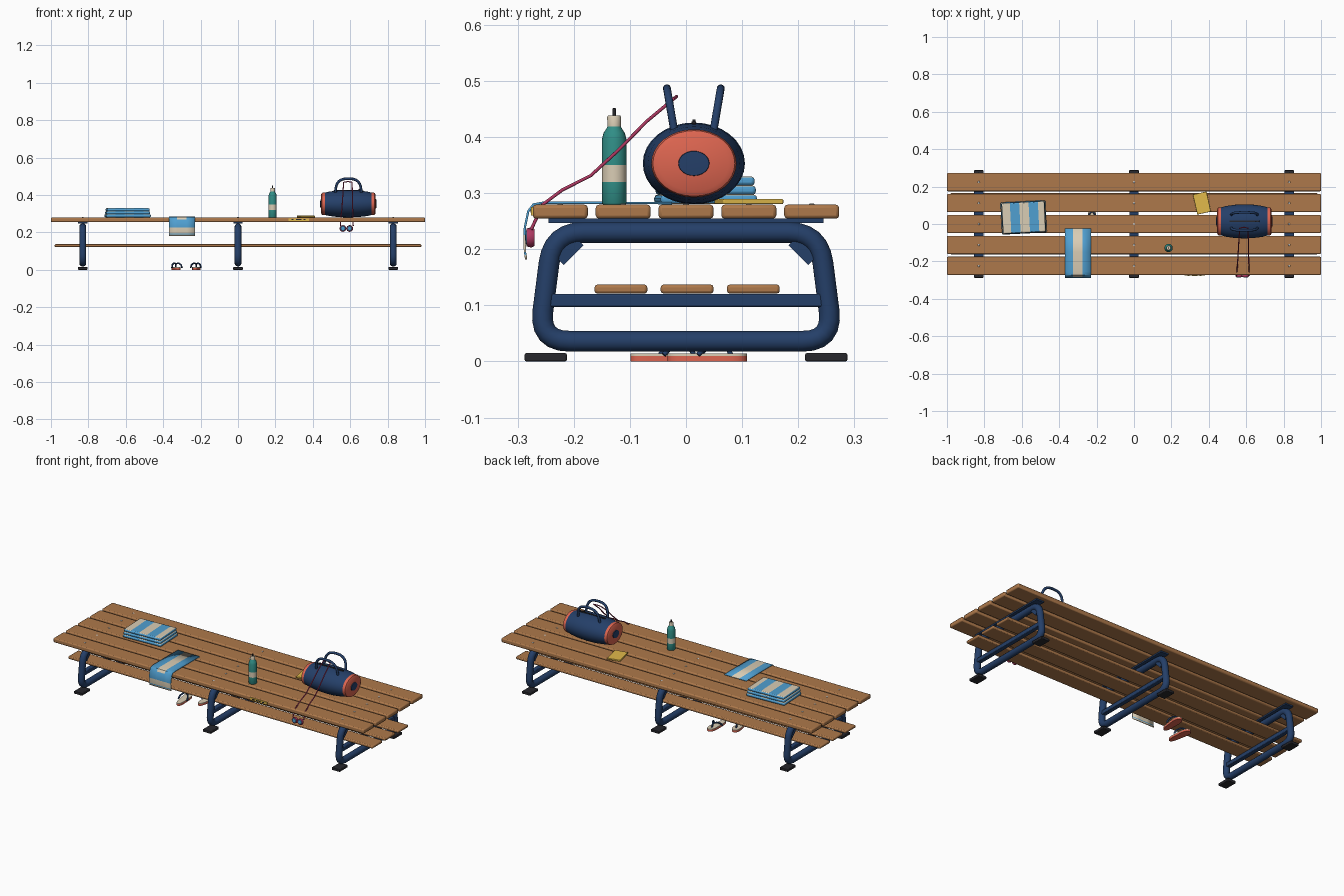
import bpy, bmesh, math
from mathutils import Vector, Matrix

cube = bpy.data.objects.get("Cube")
if cube:
    bpy.data.objects.remove(cube, do_unlink=True)


def material(name, rgb):
    m = bpy.data.materials.new(name)
    m.use_nodes = True
    m.diffuse_color = (*rgb, 1)
    bsdf = next(n for n in m.node_tree.nodes if n.type == "BSDF_PRINCIPLED")
    bsdf.inputs["Base Color"].default_value = (*rgb, 1)
    return m


wood = material("warm wood", (.42, .19, .07))
navy = material("navy", (.018, .05, .14))
coral = material("coral", (.72, .13, .08))
teal = material("teal", (.03, .27, .24))
cream = material("cream", (.70, .61, .46))
blue = material("sky blue", (.08, .35, .64))
yellow = material("yellow", (.75, .49, .07))
dark = material("charcoal", (.02, .02, .025))
magenta = material("raspberry", (.42, .04, .12))
steel = material("steel", (.6, .6, .58))


def finish(name, bm, mats, loc=(0, 0, 0), bevel=0, smooth=True, rot=(0, 0, 0)):
    bmesh.ops.recalc_face_normals(bm, faces=bm.faces)
    me = bpy.data.meshes.new(name)
    bm.to_mesh(me)
    bm.free()
    for m in mats:
        me.materials.append(m)
    ob = bpy.data.objects.new(name, me)
    bpy.context.collection.objects.link(ob)
    ob.location, ob.rotation_euler = loc, rot
    if bevel:
        b = ob.modifiers.new("rounded edges", "BEVEL")
        b.width, b.segments = bevel, 2
    if smooth:
        shade(ob)
    return ob


def shade(ob):
    bpy.ops.object.select_all(action="DESELECT")
    ob.select_set(True)
    bpy.context.view_layer.objects.active = ob
    bpy.ops.object.shade_smooth_by_angle(angle=math.radians(40))


def box(name, loc, size, mat, bevel=0, rot=(0, 0, 0)):
    bm = bmesh.new()
    bmesh.ops.create_cube(bm, size=1, matrix=Matrix.Diagonal((*size, 1)))
    return finish(name, bm, [mat], loc, bevel, bool(bevel), rot)


def lathe(name, loc, profile, mats, rule=None, rot=(0, 0, 0), steps=32, scale=(1, 1, 1)):
    bm = bmesh.new()
    vs = [bm.verts.new((r, 0, h)) for r, h in profile]
    es = [bm.edges.new(p) for p in zip(vs, vs[1:])]
    bmesh.ops.spin(bm, geom=vs + es, axis=(0, 0, 1), cent=(0, 0, 0), angle=math.tau, steps=steps)
    bmesh.ops.remove_doubles(bm, verts=bm.verts, dist=.00005)
    if rule:
        for f in bm.faces:
            f.material_index = rule(f.calc_center_median())
    ob = finish(name, bm, mats, loc, rot=rot)
    ob.scale = scale
    return ob


def tube(name, pts, radius, mat, cyclic=False, sides=3):
    cu = bpy.data.curves.new(name, "CURVE")
    cu.dimensions, cu.bevel_depth, cu.bevel_resolution = "3D", radius, sides
    cu.use_fill_caps = True
    sp = cu.splines.new("POLY")
    sp.points.add(len(pts) - 1)
    for p, co in zip(sp.points, pts):
        p.co = (*co, 1)
    sp.use_cyclic_u = cyclic
    cu.materials.append(mat)
    ob = bpy.data.objects.new(name, cu)
    bpy.context.collection.objects.link(ob)
    bpy.ops.object.select_all(action="DESELECT")
    ob.select_set(True)
    bpy.context.view_layer.objects.active = ob
    bpy.ops.object.convert(target="MESH")
    shade(bpy.context.view_layer.objects.active)


def rounded(corners, r, cyclic=True, n=7):
    """Replace each corner by a short curve."""
    pts = [Vector(c) for c in corners]
    out = []
    for i, p in enumerate(pts):
        if not cyclic and i in (0, len(pts) - 1):
            out.append(p)
            continue
        a = p + (pts[i - 1] - p).normalized() * r
        b = p + (pts[(i + 1) % len(pts)] - p).normalized() * r
        for k in range(n):
            t = k / (n - 1)
            out.append(a * (1 - t) ** 2 + p * 2 * t * (1 - t) + b * t * t)
    return out


# Slats
for i in range(5):
    box(f"seat_slat_{i}", (0, (i - 2) * .112, .267), (2, .098, .025), wood, .006)
for i in range(3):
    box(f"shelf_slat_{i}", (0, (i - 1) * .118 + .002, .129), (1.96, .094, .016), wood, .005)

# Frames with feet, braces and bolts
for n, x in enumerate((-.83, 0, .83)):
    loop = [(x, -.262, .036), (x, .262, .036), (x, .237, .23), (x, -.237, .23)]
    tube(f"frame_loop_{n}", rounded(loop, .055), .0185, navy, True, 4)
    box(f"cross_bar_{n}", (x, 0, .109), (.026, .5, .023), navy, .003)
    box(f"top_plate_{n}", (x, 0, .251), (.05, .49, .008), navy)
    for s in (-1, 1):
        box(f"foot_{n}_{s}", (x, s * .25, .0075), (.052, .075, .015), dark, .003)
        box(f"corner_brace_{n}_{s}", (x, s * .211, .2), (.02, .05, .03), navy, 0, (s * -math.pi / 4, 0, 0))
    for i in range(5):
        lathe(f"bolt_{n}_{i}", (x, (i - 2) * .112, .279), [(0, .003), (.005, .002), (.006, 0)], [steel], steps=10)

# Duffel bag
bag = (.59, .014, .353)
side = (0, math.pi / 2, 0)
flat = (.8, 1, 1)
body = [(0, -.13), (.073, -.13), (.082, -.1), (.089, -.05), (.091, 0),
        (.089, .05), (.082, .1), (.073, .13), (0, .13)]
lathe("bag_body", bag, body, [navy], rot=side, scale=flat)
for s in (-1, 1):
    cap = [(0, .147), (.062, .146), (.073, .141), (.076, .132), (.074, .122)]
    lathe(f"bag_end_{s}", bag, [(r, s * h) for r, h in cap], [coral], rot=side, scale=flat)
    lathe(f"bag_badge_{s}", bag, [(0, s * .151), (.027, s * .15), (.028, s * .145)], [navy], rot=side, scale=flat)
    y = bag[1] + s * .034
    arch = [(.52, y, .405), (.527, y + s * .014, .487), (.653, y + s * .014, .487), (.66, y, .405)]
    tube(f"bag_handle_{s}", rounded(arch, .055, False), .007, navy)
box("bag_zip", (.59, .014, .4255), (.16, .008, .005), dark, .001)
box("zip_pull", (.65, .014, .425), (.012, .005, .012), dark)

# Swimming goggles hung by their strap
drop = [(-.022, .468), (-.07, .428), (-.12, .377), (-.17, .331), (-.22, .306), (-.255, .28), (-.276, .235)]
left = [(.565 - .003 * i, y, z) for i, (y, z) in enumerate(drop)]
right = [(.61 + .001 * i, y, z) for i, (y, z) in enumerate(drop)]
tube("goggle_strap", left[::-1] + [(.588, -.017, .472)] + right, .003, magenta)
for x in (.561, .597):
    lathe(f"goggle_rim_{x}", (x, -.276, .221), [(0, -.006), (.015, -.006), (.018, 0), (.016, .008), (0, .008)],
          [magenta], rot=(math.pi / 2, 0, 0), steps=16)
    lathe(f"goggle_lens_{x}", (x, -.276, .221), [(0, .011), (.011, .01), (.014, .007)],
          [blue], rot=(math.pi / 2, 0, 0), steps=16)
tube("goggle_bridge", [(.57, -.28, .221), (.589, -.28, .221)], .003, magenta)

# Water bottle
shape = [(0, 0), (.02, 0), (.022, .003), (.022, .04), (.022, .07), (.022, .115),
         (.019, .127), (.012, .138), (.011, .141), (0, .141)]
lathe("bottle", (.185, -.128, .28), shape, [teal, cream], lambda c: int(.04 < c.z < .07), steps=24)
lathe("bottle_cap", (.185, -.128, .28), [(0, .139), (.012, .139), (.0125, .155), (.011, .158), (0, .158)],
      [cream], steps=20)
lathe("bottle_spout", (.185, -.128, .28), [(.003, .157), (.003, .171), (0, .172)], [dark], steps=10)

# Folded towel in three layers with a fold at the back
for i in range(3):
    bm = bmesh.new()
    bmesh.ops.create_cube(bm, size=1, matrix=Matrix.Diagonal((.24 - i * .006, .172 - i * .004, .0165, 1)))
    for x in (-.07, -.02, .03, .08):
        bmesh.ops.bisect_plane(bm, geom=bm.verts[:] + bm.edges[:] + bm.faces[:],
                               plane_co=(x, 0, 0), plane_no=(1, 0, 0))
    for f in bm.faces:
        x = f.calc_center_median().x
        upper = abs(f.normal.z) > .5
        f.material_index = int(not upper or -.07 < x < -.02 or .03 < x < .08)
    finish(f"folded_towel_{i}", bm, [cream, blue], (-.59, .035, .289 + i * .0162), .006, True, (0, 0, .05))

# Draped towel with lengthwise stripes and a plain hem
bm = bmesh.new()
path = [(-.025, .282), (-.15, .283), (-.255, .283), (-.272, .28), (-.281, .268),
        (-.287, .24), (-.288, .225), (-.287, .195), (-.286, .19), (-.285, .182)]
rows = [[bm.verts.new((x, y, z)) for x in (-.37, -.325, -.275, -.23)] for y, z in path]
for a, b in zip(rows, rows[1:]):
    for j in range(3):
        f = bm.faces.new((a[j], a[j + 1], b[j + 1], b[j]))
        z = f.calc_center_median().z
        hem = z < .225 and not .19 < z < .195
        f.material_index = 0 if hem or (j == 1 and z > .26) else 1
towel = finish("draped_towel", bm, [cream, blue])
thick = towel.modifiers.new("cloth thickness", "SOLIDIFY")
thick.thickness, thick.offset = .004, 0

# Yellow notebook and the notice plate on the front slat
box("notebook", (.363, .112, .285), (.075, .11, .009), yellow, .002, (0, 0, .22))
box("notice_plate", (.325, -.274, .268), (.11, .004, .015), yellow)
for i, w in enumerate((.012, .03, .012)):
    box(f"plate_mark_{i}", (.292 + i * .032, -.2765, .268), (w, .002, .005), dark)

# Sandals under the bench
for n, (x, y, turn) in enumerate(((-.328, -.028, .12), (-.225, .038, -.06))):
    place = Matrix.Translation((x, y, 0)) @ Matrix.Rotation(turn, 4, "Z")
    for part, z, h, mat in (("sole", 0, .01, coral), ("footbed", .01, .004, cream)):
        bm = bmesh.new()
        ring = []
        for k in range(28):
            a = math.tau * k / 28
            v = math.sin(a)
            width = .025 + .005 * v - .005 * math.cos(2 * a)
            ring.append(bm.verts.new(place @ Vector((math.cos(a) * width, v * .071, z))))
        face = bm.faces.new(ring)
        top = bmesh.ops.extrude_face_region(bm, geom=[face])["geom"]
        bmesh.ops.translate(bm, vec=(0, 0, h), verts=[g for g in top if isinstance(g, bmesh.types.BMVert)])
        finish(f"sandal_{part}_{n}", bm, [mat])
    for s in (-1, 1):
        strap = [(s * .027, -.015, .012), (s * .023, 0, .028), (s * .012, .018, .036), (0, .033, .032), (0, .042, .012)]
        tube(f"sandal_strap_{n}_{s}", [place @ Vector(p) for p in strap], .0045, navy)
